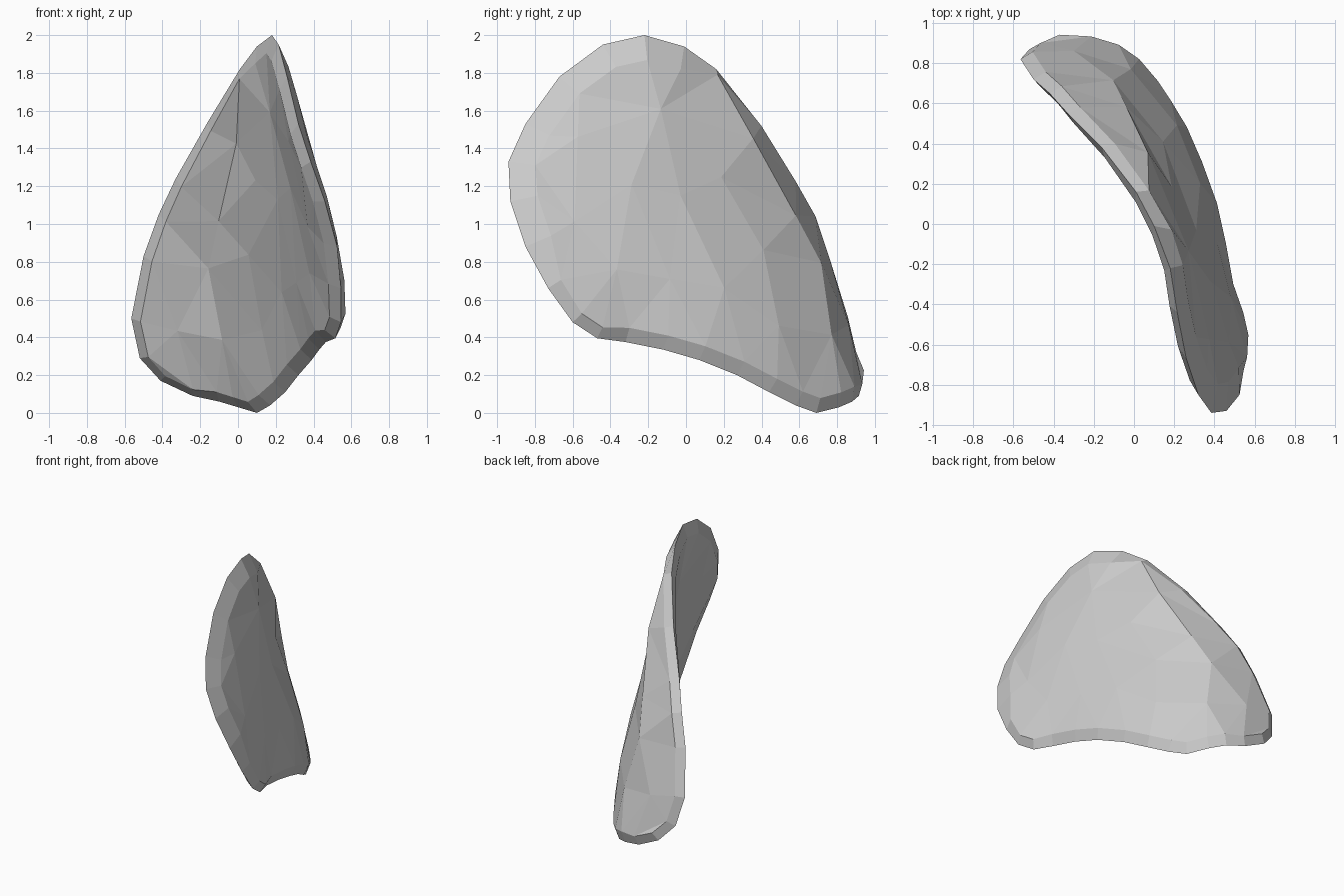
import bpy, bmesh
from mathutils import Vector
from mathutils.geometry import delaunay_2d_cdt

if "Cube" in bpy.data.objects:
    bpy.data.objects.remove(bpy.data.objects["Cube"])

# Outline of the curved plate, from the lower front corner over the top and back underneath
RIM = [(.515, -.47, .395), (.545, -.60, .48), (.545, -.73, .66), (.525, -.85, .88),
       (.46, -.93, 1.12), (.385, -.94, 1.33), (.32, -.85, 1.53), (.26, -.67, 1.78),
       (.215, -.44, 1.95), (.18, -.22, 2.0), (.10, -.01, 1.94), (.01, .16, 1.82),
       (-.16, .38, 1.54), (-.33, .55, 1.24), (-.42, .65, 1.05), (-.50, .72, .83),
       (-.565, .82, .50), (-.52, .87, .29), (-.41, .92, .17), (-.24, .915, .09),
       (-.10, .88, .06), (0, .81, .03), (.10, .69, 0), (.17, .58, .04),
       (.25, .44, .11), (.32, .27, .20), (.39, .07, .28), (.43, -.12, .335), (.465, -.32, .375)]

# Points that shape the bowed middle; the first four form the rear ridge
MIDDLE = [(.03, .32, 1.44), (-.07, .54, 1.03), (-.13, .67, .78), (-.31, .81, .45),
          (.14, .16, 1.24), (.26, -.05, 1.14), (-.05, .73, .40), (.17, .46, .45),
          (.10, .38, .85), (.28, .18, .65), (.36, -.10, .70), (.43, -.38, .75),
          (.42, -.60, 1.0), (.33, -.30, 1.2), (.22, -.15, 1.6), (.32, -.58, 1.45)]

HALF_THICK, RIM_HALF = .055, .045
OUT = Vector((.86, .5, 0))          # general direction the convex side faces


def bevel_width(i, side):
    """Long soft bevel along the front and top, short elsewhere."""
    if 3 <= i <= 10:
        return .14 if side > 0 else .09
    return .07 if i >= 20 or i == 2 else .055


def triangulated_sheet(points, rim_count):
    """Triangulate the points as seen along the convex direction."""
    flat = [Vector((-.5 * p.x + .86 * p.y, p.z)) for p in points]
    edges = [(i, (i + 1) % rim_count) for i in range(rim_count)]
    res = delaunay_2d_cdt(flat, edges, [], 1, 1e-5)
    tris = [[res[3][i][0] for i in f] for f in res[2]]
    normals = [Vector() for _ in points]
    for t in tris:
        a, b, c = (points[i] for i in t)
        n = (b - a).cross(c - a)
        if n.dot(OUT) < 0:
            t.reverse()
            n.negate()
        for i in t:
            normals[i] += n
    # Even out the directions along the outline
    for _ in range(2):
        rim = [normals[i - 1 if i else rim_count - 1] + 2 * normals[i]
               + normals[(i + 1) % rim_count] for i in range(rim_count)]
        normals[:rim_count] = rim
    return tris, [n.normalized() for n in normals]


def build_plate(name, material):
    points = [Vector(p) for p in RIM + MIDDLE]
    count = len(RIM)
    tris, normals = triangulated_sheet(points, count)
    centre = sum(points, Vector()) / len(points)
    bm = bmesh.new()
    edge = [bm.verts.new(p) for p in points[:count]]
    # Convex and concave skins, pulled in from the outline to leave a bevelled rim
    for side in (1, -1):
        skin = []
        for i, p in enumerate(points):
            q = p + normals[i] * side * (RIM_HALF if i < count else HALF_THICK)
            if i < count:
                tangent = points[(i + 1) % count] - points[(i - 1) % count]
                inward = normals[i].cross(tangent).normalized()
                if inward.dot(centre - p) < 0:
                    inward.negate()
                q += inward * bevel_width(i, side)
            skin.append(bm.verts.new(q))
        for t in tris:
            bm.faces.new([skin[i] for i in t])
        for i in range(count):
            j = (i + 1) % count
            bm.faces.new((edge[i], edge[j], skin[j], skin[i]))
    bmesh.ops.recalc_face_normals(bm, faces=bm.faces)
    mesh = bpy.data.meshes.new(name)
    bm.to_mesh(mesh)
    bm.free()
    mesh.materials.append(material)
    obj = bpy.data.objects.new(name, mesh)
    bpy.context.collection.objects.link(obj)
    return obj


grey = bpy.data.materials.new("light_grey")
grey.diffuse_color = (.6, .6, .6, 1)
grey.use_nodes = True
grey.node_tree.nodes["Principled BSDF"].inputs["Base Color"].default_value = grey.diffuse_color
build_plate("curved_plate", grey)
